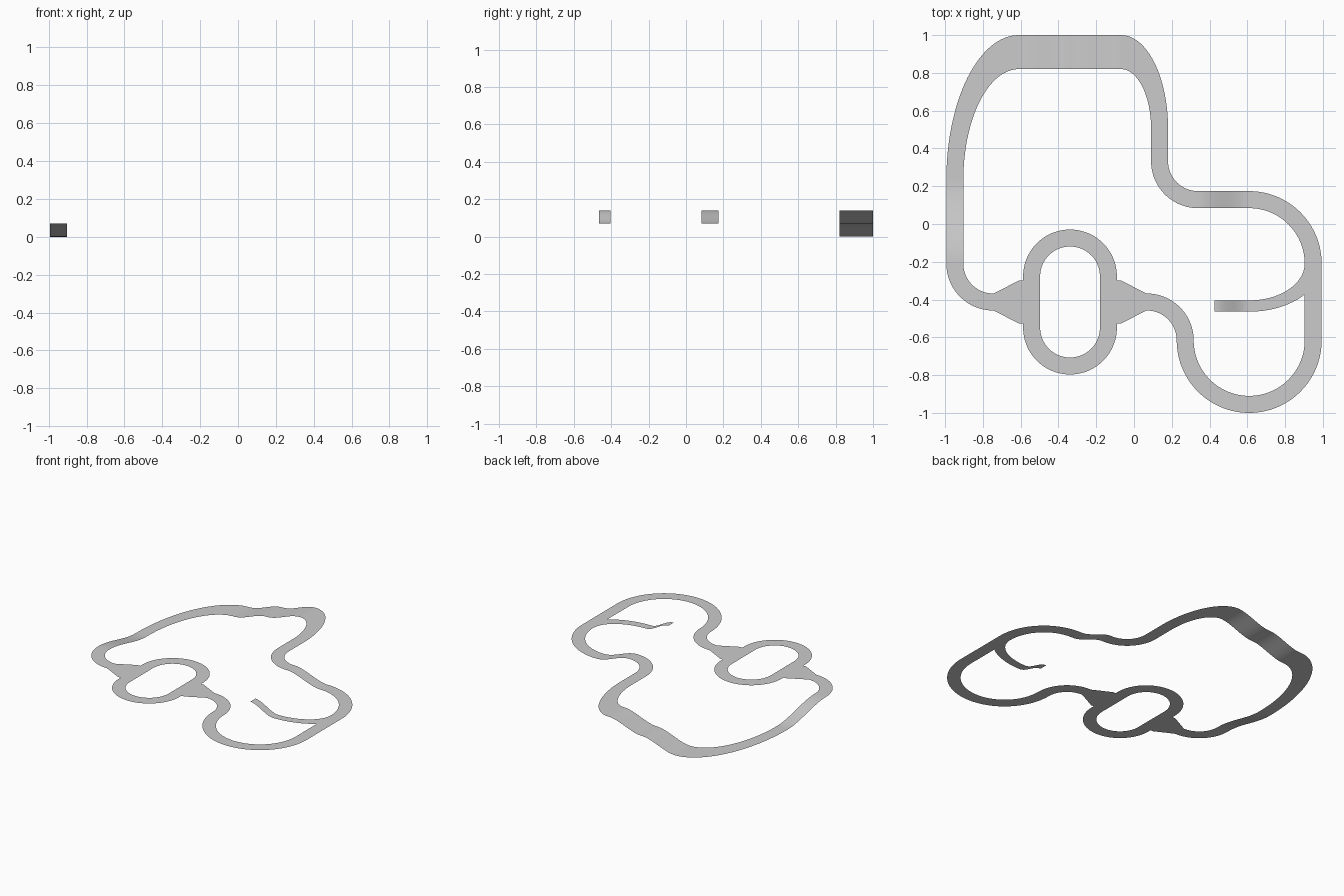
import bpy
from math import sin, cos, radians

if "Cube" in bpy.data.objects:
    bpy.data.objects.remove(bpy.data.objects["Cube"])

U = 0.1355          # layout module
HW = 0.045          # half road width
STEP = 0.07         # height of one ramp
MID, TOP = STEP, 2 * STEP
RS, RL = 1.5 * U, 2.5 * U   # small and large bend radii
CX, CY = -2.5 * U, -0.413   # centre of the oval loop


def ribbon(name, pairs):
    """Surface between pairs of edge points, facing up."""
    verts = [p for pair in pairs for p in pair]
    (a, b), (c, _) = pairs[0], pairs[1]
    up = (c[0] - a[0]) * (b[1] - a[1]) - (c[1] - a[1]) * (b[0] - a[0]) > 0
    faces = []
    for i in range(0, len(verts) - 2, 2):
        f = (i, i + 2, i + 3, i + 1)
        faces.append(f if up else f[::-1])
    mesh = bpy.data.meshes.new(name)
    mesh.from_pydata(verts, [], faces)
    mesh.shade_smooth()
    obj = bpy.data.objects.new(name, mesh)
    bpy.context.collection.objects.link(obj)
    return obj


def bend(name, cx, cy, r, a0, a1, z, sy=1.0, n=32):
    """Circular bend, optionally stretched in y."""
    pairs = []
    for i in range(n + 1):
        a = radians(a0 + (a1 - a0) * i / n)
        pairs.append([(cx + q * cos(a), cy + q * sy * sin(a), z)
                      for q in (r - HW, r + HW)])
    ribbon(name, pairs)


def straight(name, p, q, z0, z1, hw=HW, n=20):
    """Axis-aligned road piece; an S-shaped ramp when z0 != z1."""
    along_x = abs(p[0] - q[0]) > abs(p[1] - q[1])
    n = n if z0 != z1 else 1
    pairs = []
    for i in range(n + 1):
        t = i / n
        x, y = p[0] + (q[0] - p[0]) * t, p[1] + (q[1] - p[1]) * t
        z = z0 + (z1 - z0) * t * t * (3 - 2 * t)
        dx, dy = (0, hw) if along_x else (hw, 0)
        pairs.append([(x - dx, y - dy, z), (x + dx, y + dy, z)])
    ribbon(name, pairs)


# Oval loop with two flared junctions
bend("loop_back_bend", CX, CY + U, RS, 0, 180, MID, n=48)
bend("loop_front_bend", CX, CY - U, RS, 180, 360, MID, n=48)
for side, s in (("left", -1), ("right", 1)):
    x = CX + s * RS
    straight(f"loop_{side}_straight", (x, CY - U), (x, CY + U), MID, MID)
    flare = [(RS + HW, 0.114), (RS + HW + 0.022, 0.114), (3 * U - 0.012, 0.05), (3 * U, HW)]
    ribbon(f"loop_{side}_junction",
           [[(CX + s * d, CY - h, MID), (CX + s * d, CY + h, MID)] for d, h in flare])

# Left side: bend, long ramp down, stretched wide bend
WIDE_Y = 1.0 - 2 * (RL + HW)
bend("left_front_bend", CX - 3 * U, CY + RS, RS, 180, 270, MID)
straight("left_ramp", (-7 * U, CY + RS), (-7 * U, WIDE_Y), MID, 0)
bend("back_left_wide_bend", -4.5 * U, WIDE_Y, RL, 90, 180, 0, sy=2)

# Back: two wide ramps up, then a stretched bend
BACK = 1.0 - 2 * HW
straight("back_ramp_low", (-4.5 * U, BACK), (-2.5 * U, BACK), 0, MID, 2 * HW)
straight("back_ramp_high", (-2.5 * U, BACK), (-0.5 * U, BACK), MID, TOP, 2 * HW)
BEND_Y = 1.0 - 2 * (RS + HW)
bend("back_right_wide_bend", -0.5 * U, BEND_Y, RS, 0, 90, TOP, sy=2)

# Middle: straight, bend, ramp down
RY = CY + RS            # centre of the right back bend
SY = RY + RL            # centreline of the middle ramp
straight("middle_straight", (U, SY + RS), (U, BEND_Y), TOP, TOP)
bend("middle_bend", 2.5 * U, SY + RS, RS, 180, 270, TOP)
straight("middle_ramp", (2.5 * U, SY), (4.5 * U, SY), TOP, MID)

# Right side: large bends and straight, back to the loop
bend("right_back_bend", 4.5 * U, RY, RL, 0, 90, MID)
straight("right_straight", (7 * U, CY - RS), (7 * U, RY), MID, MID)
bend("right_front_bend", 4.5 * U, CY - RS, RL, 180, 360, MID, n=64)
bend("loop_exit_bend", CX + 3 * U, CY - RS, RS, 0, 90, MID)

# Narrow side branch with a rising end
K = 0.663
bend("branch_bend", 4.5 * U, RY, RL, 270, 360, MID, sy=K)
BY = RY - RL * K
straight("branch_ramp", (4.5 * U, BY), (0.425, BY), MID, TOP, HW * K)
